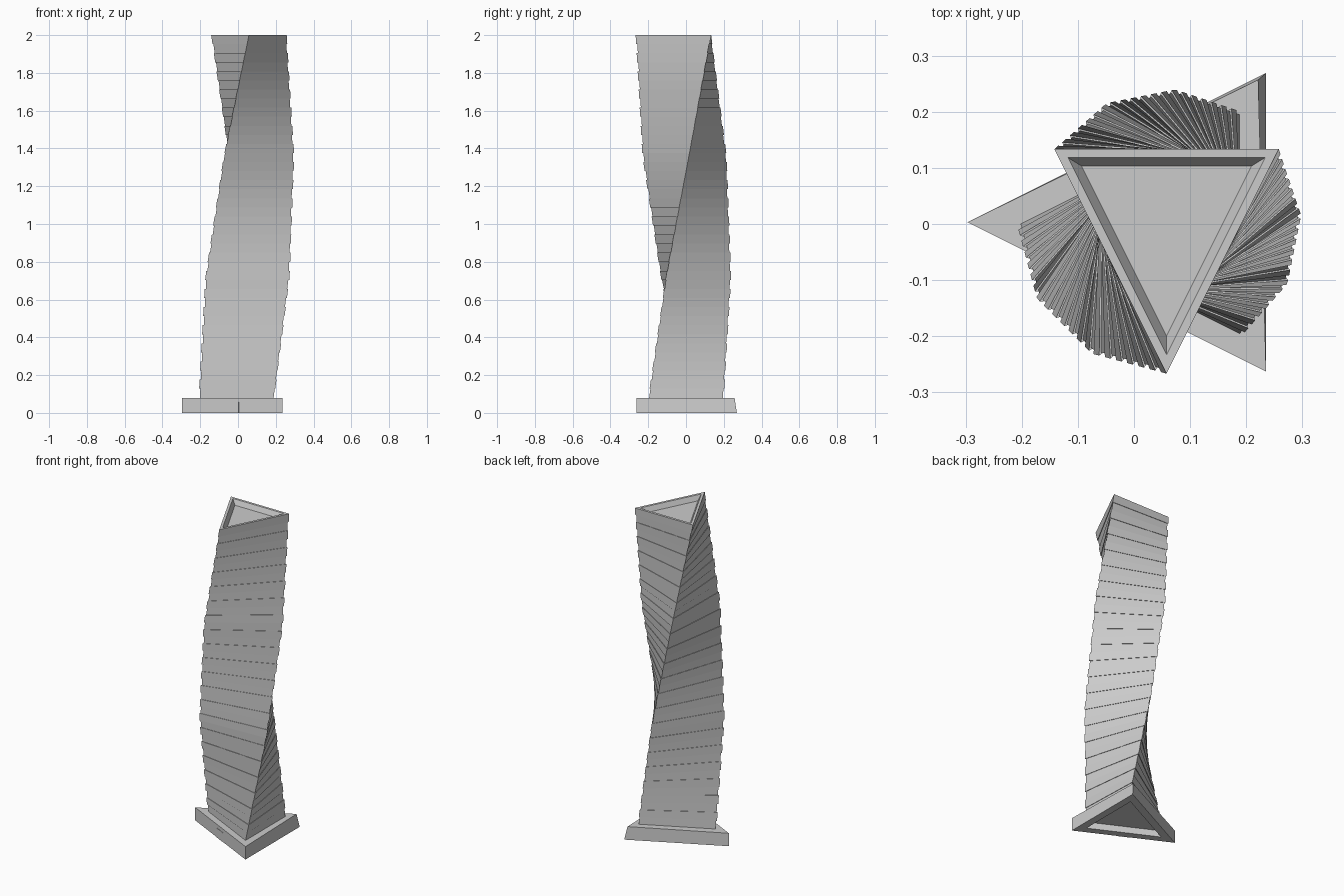
import bpy, bmesh, math
from mathutils import Vector, Matrix

if "Cube" in bpy.data.objects:
    bpy.data.objects.remove(bpy.data.objects["Cube"])

CX = 0.058          # twist axis
Z0, Z1 = 0.08, 2.0  # tower bottom and top
FLOORS = 20


def tri(h, d=0.0):
    """Triangle as wide as it is tall, around its centroid, inset by d."""
    base, apex = h / 3 - d, -2 * h / 3 + 2.236 * d
    half = (base - apex) / 2
    return [Vector((apex, 0)), Vector((base, -half)), Vector((base, half))]


def twisted(t, d):
    """Tower outline at height fraction t, blended between 30 degree turns."""
    k = min(int(t * 3), 2)
    f = t * 3 - k
    out = []
    for p in tri(0.4, d):
        a = p.copy()
        a.rotate(Matrix.Rotation(math.radians(30 * k), 2))
        b = p.copy()
        b.rotate(Matrix.Rotation(math.radians(30 * (k + 1)), 2))
        out.append(a.lerp(b, f))
    return out


def loft(name, rings):
    """Skin a list of (outline, z) rings and cap both ends."""
    bm = bmesh.new()
    loops = [[bm.verts.new((p.x + CX, p.y, z)) for p in pts] for pts, z in rings]
    for a, b in zip(loops, loops[1:]):
        n = len(a)
        for i in range(n):
            j = (i + 1) % n
            bm.faces.new((a[i], a[j], b[j], b[i]))
    bm.faces.new(loops[0][::-1])
    bm.faces.new(loops[-1])
    bmesh.ops.recalc_face_normals(bm, faces=bm.faces)
    me = bpy.data.meshes.new(name)
    bm.to_mesh(me)
    bm.free()
    ob = bpy.data.objects.new(name, me)
    bpy.context.collection.objects.link(ob)
    return ob


# Twisted tower: recessed and projecting bands on every floor
rings = []
bands = FLOORS * 2
for i in range(bands):
    d = 0.003 if i % 2 == 0 else 0.0
    for t in (i / bands, (i + 1) / bands):
        rings.append((twisted(t, d), Z0 + (Z1 - Z0) * t))
# Roof parapet and sunken roof
rings.append((twisted(1, 0.015), Z1))
rings.append((twisted(1, 0.03), Z1 - 0.03))
loft("twisted_tower", rings)

# Plinth with a hollow underside and one drawn-in top corner
low = [p + Vector((0, 0.003)) for p in tri(0.532)]
hollow = [p + Vector((0, 0.003)) for p in tri(0.532, 0.045)]
top = [p.copy() for p in low]
top[2] += Vector((-0.014, -0.012))
loft("plinth", [(hollow, 0.04), (hollow, 0.0), (low, 0.0), (top, Z0)])

# Double entrance door on the front face of the plinth
a, b = low[0], low[1]
along = (b - a).normalized()
mid = (a + b) / 2
out = Vector((along.y, -along.x))
for side, name in ((-1, "door_left"), (1, "door_right")):
    c = mid + along * side * 0.02
    w, e = along * 0.019, out * 0.002
    loft(name, [([c - w - e, c + w - e, c + w + e, c - w + e], z)
                for z in (0.0, 0.058)])
